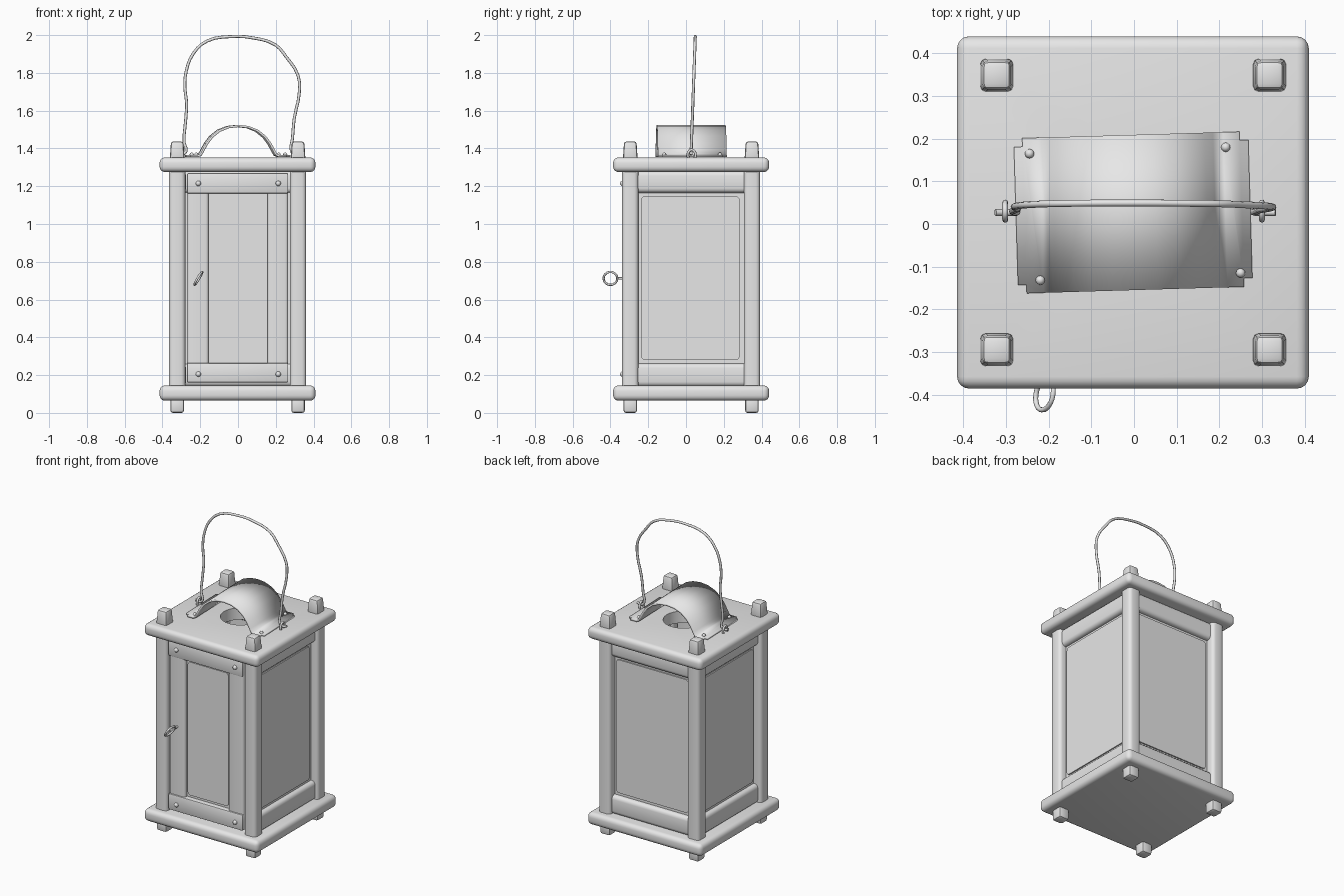
import bpy, bmesh, math
from mathutils import Matrix, Vector

if "Cube" in bpy.data.objects:
    bpy.data.objects.remove(bpy.data.objects["Cube"])

grey = bpy.data.materials.new("light grey")
grey.diffuse_color = (0.8, 0.8, 0.8, 1)
grey.use_nodes = True
grey.node_tree.nodes["Principled BSDF"].inputs["Base Color"].default_value = grey.diffuse_color
CY = 0.027  # body centre in y


def finish(name, bm, angle=40):
    bmesh.ops.recalc_face_normals(bm, faces=bm.faces[:])
    me = bpy.data.meshes.new(name)
    bm.to_mesh(me)
    bm.free()
    me.materials.append(grey)
    ob = bpy.data.objects.new(name, me)
    bpy.context.collection.objects.link(ob)
    smooth(ob, angle)
    return ob


def smooth(ob, angle=40):
    bpy.ops.object.select_all(action='DESELECT')
    ob.select_set(True)
    bpy.context.view_layer.objects.active = ob
    bpy.ops.object.shade_smooth_by_angle(angle=math.radians(angle))


def box(name, x, y, z, bevel=0.0, seg=3, taper=1.0, axis=None):
    """Box from (min, max) ranges; axis limits the bevel to edges along it."""
    bm = bmesh.new()
    bmesh.ops.create_cube(bm, size=1)
    for v in bm.verts:
        k = taper if v.co.z > 0 else 1
        v.co = Vector((sum(x) / 2 + v.co.x * k * (x[1] - x[0]),
                       sum(y) / 2 + v.co.y * k * (y[1] - y[0]),
                       sum(z) / 2 + v.co.z * (z[1] - z[0])))
    if bevel:
        edges = bm.edges[:]
        if axis is not None:
            edges = [e for e in edges
                     if abs((e.verts[0].co - e.verts[1].co).normalized()[axis]) > 0.9]
        bmesh.ops.bevel(bm, geom=edges, offset=bevel, segments=seg,
                        profile=0.5, affect='EDGES')
    return finish(name, bm)


def rivet(name, loc, r=0.012):
    bm = bmesh.new()
    bmesh.ops.create_uvsphere(bm, u_segments=12, v_segments=8, radius=r,
                              matrix=Matrix.Translation(loc))
    finish(name, bm, 80)


def wire(name, pts, r, cyclic=False):
    cu = bpy.data.curves.new(name, 'CURVE')
    cu.dimensions = '3D'
    cu.bevel_depth, cu.bevel_resolution, cu.resolution_u = r, 2, 3
    cu.use_fill_caps = True
    sp = cu.splines.new('BEZIER')
    sp.bezier_points.add(len(pts) - 1)
    for b, p in zip(sp.bezier_points, pts):
        b.co = p
        b.handle_left_type = b.handle_right_type = 'AUTO'
    sp.use_cyclic_u = cyclic
    cu.materials.append(grey)
    ob = bpy.data.objects.new(name, cu)
    bpy.context.collection.objects.link(ob)
    return ob


def ring(name, c, u, v, r):
    u, v, c = Vector(u), Vector(v), Vector(c)
    wire(name, [c + u * math.cos(a * math.pi / 4) + v * math.sin(a * math.pi / 4)
                for a in range(8)], r, True)


# Base and roof boards
SX, SY = (-0.415, 0.41), (-0.386, 0.44)
box("base_board", SX, SY, (0.065, 0.145), 0.028, 4)
roof = box("roof_board", SX, SY, (1.275, 1.352), 0.028, 4)

# Round smoke hole through the roof
bm = bmesh.new()
bmesh.ops.create_cone(bm, cap_ends=True, segments=32, radius1=0.12, radius2=0.12,
                      depth=0.3, matrix=Matrix.Translation((0, CY, 1.31)))
cutter = finish("hole_cutter", bm)
cutter.hide_render = True
mod = roof.modifiers.new("hole", 'BOOLEAN')
mod.operation, mod.object, mod.solver = 'DIFFERENCE', cutter, 'EXACT'
bpy.context.view_layer.objects.active = roof
bpy.ops.object.modifier_apply(modifier="hole")
bpy.data.objects.remove(cutter)
smooth(roof)

# Corner posts with pegs above the roof and feet below the base
for sx in (-1, 1):
    for sy in (-1, 1):
        px, py = sx * 0.32 - 0.002, CY + sy * 0.322
        box("corner_post", (px - 0.043, px + 0.043), (py - 0.043, py + 0.043),
            (0.12, 1.3), 0.022, 3, axis=2)
        box("roof_peg", (px - 0.04, px + 0.04), (py - 0.04, py + 0.04),
            (1.33, 1.437), 0.013, 2, 0.82)
        bx = box("foot", (px - 0.036, px + 0.036), (py - 0.036, py + 0.036),
                 (0.0, 0.08), 0.013, 2)

# Rails and glass on the left, right and back
Z_GLASS = (0.28, 1.148)
for sx in (-1, 1):
    rng = lambda a, b: tuple(sorted((sx * a, sx * b)))
    for z in ((0.14, 0.262), (1.165, 1.28)):
        box("side_rail", rng(0.275, 0.342), (-0.28, 0.335), z, 0.024, 3, axis=1)
    box("side_glass_frame", rng(0.29, 0.312), (-0.27, 0.325), (0.2, 1.22))
    box("side_glass", rng(0.295, 0.32), (-0.238, 0.284), Z_GLASS, 0.022, 3, axis=0)
for z in ((0.14, 0.262), (1.165, 1.28)):
    box("back_rail", (-0.3, 0.3), (0.305, 0.37), z, 0.024, 3, axis=0)
box("back_glass_frame", (-0.3, 0.3), (0.318, 0.34), (0.2, 1.22))
box("back_glass", (-0.262, 0.262), (0.324, 0.348), Z_GLASS, 0.022, 3, axis=1)

# Front door: rails, stiles, glass and rivets
for z in ((0.16, 0.265), (1.162, 1.27)):
    box("door_rail", (-0.27, 0.266), (-0.334, -0.28), z, 0.008, 2)
box("door_stile_left", (-0.27, -0.155), (-0.326, -0.28), (0.25, 1.18), 0.016, 3, axis=2)
box("door_stile_right", (0.155, 0.266), (-0.326, -0.28), (0.25, 1.18), 0.016, 3, axis=2)
box("door_glass_frame", (-0.2, 0.2), (-0.302, -0.284), (0.22, 1.2))
box("door_glass", (-0.147, 0.148), (-0.309, -0.29), Z_GLASS, 0.02, 3, axis=1)
for x in (-0.21, 0.213):
    for z in (0.205, 1.215):
        rivet("door_rivet", (x, -0.335, z), 0.014)

# Ring pull on the door
ring("door_ring", (-0.21, -0.4, 0.712), (0.005, 0.036, 0), (0.02, 0, 0.034), 0.006)
wire("door_ring_stem", [(-0.21, -0.31, 0.712), (-0.21, -0.34, 0.712),
                        (-0.21, -0.364, 0.712)], 0.007)

# Bent metal strap over the smoke hole, turned slightly
half = [(-0.275, 1.36), (-0.215, 1.36), (-0.2, 1.366), (-0.187, 1.39), (-0.168, 1.425),
        (-0.14, 1.462), (-0.1, 1.494), (-0.052, 1.513), (0, 1.519)]
prof = half + [(-x, z) for x, z in reversed(half[:-1])]
bm = bmesh.new()
rows = [[bm.verts.new((x, y, z)) for x, z in prof] for y in (-0.182, 0.182)]
for i in range(len(prof) - 1):
    bm.faces.new((rows[0][i], rows[0][i + 1], rows[1][i + 1], rows[1][i]))
corners = [r[k] for r in rows for k in (0, -1)]
bmesh.ops.bevel(bm, geom=corners, offset=0.02, segments=2, affect='VERTICES')
bmesh.ops.rotate(bm, verts=bm.verts[:], cent=(0, 0, 0), matrix=Matrix.Rotation(0.03, 3, 'Z'))
bmesh.ops.translate(bm, verts=bm.verts[:], vec=(-0.002, CY, 0))
strap = finish("strap", bm, 50)
sol = strap.modifiers.new("thickness", 'SOLIDIFY')
sol.thickness, sol.offset = 0.012, 0
for x, y in ((-0.245, 0.165), (0.215, 0.18), (-0.22, -0.132), (0.25, -0.115)):
    rivet("strap_rivet", (x, y, 1.367), 0.011)

# Eyelets and carrying wire
for x in (-0.302, 0.3):
    ring("handle_eyelet", (x, 0.03, 1.365), (0, 0.02, 0), (0, 0, 0.028), 0.007)
path = [(-0.325, 1.376), (-0.3, 1.368), (-0.275, 1.385), (-0.285, 1.43), (-0.277, 1.55),
        (-0.272, 1.64), (-0.281, 1.72), (-0.274, 1.81), (-0.235, 1.905), (-0.165, 1.968),
        (-0.04, 1.992), (0.08, 1.985), (0.198, 1.948), (0.255, 1.885), (0.318, 1.785),
        (0.324, 1.69), (0.298, 1.56), (0.288, 1.45), (0.282, 1.39), (0.3, 1.37), (0.332, 1.376)]
wire("carrying_wire", [(x, 0.027 + 0.022 * max(0, (z - 1.38) / 0.61), z) for x, z in path], 0.008)
